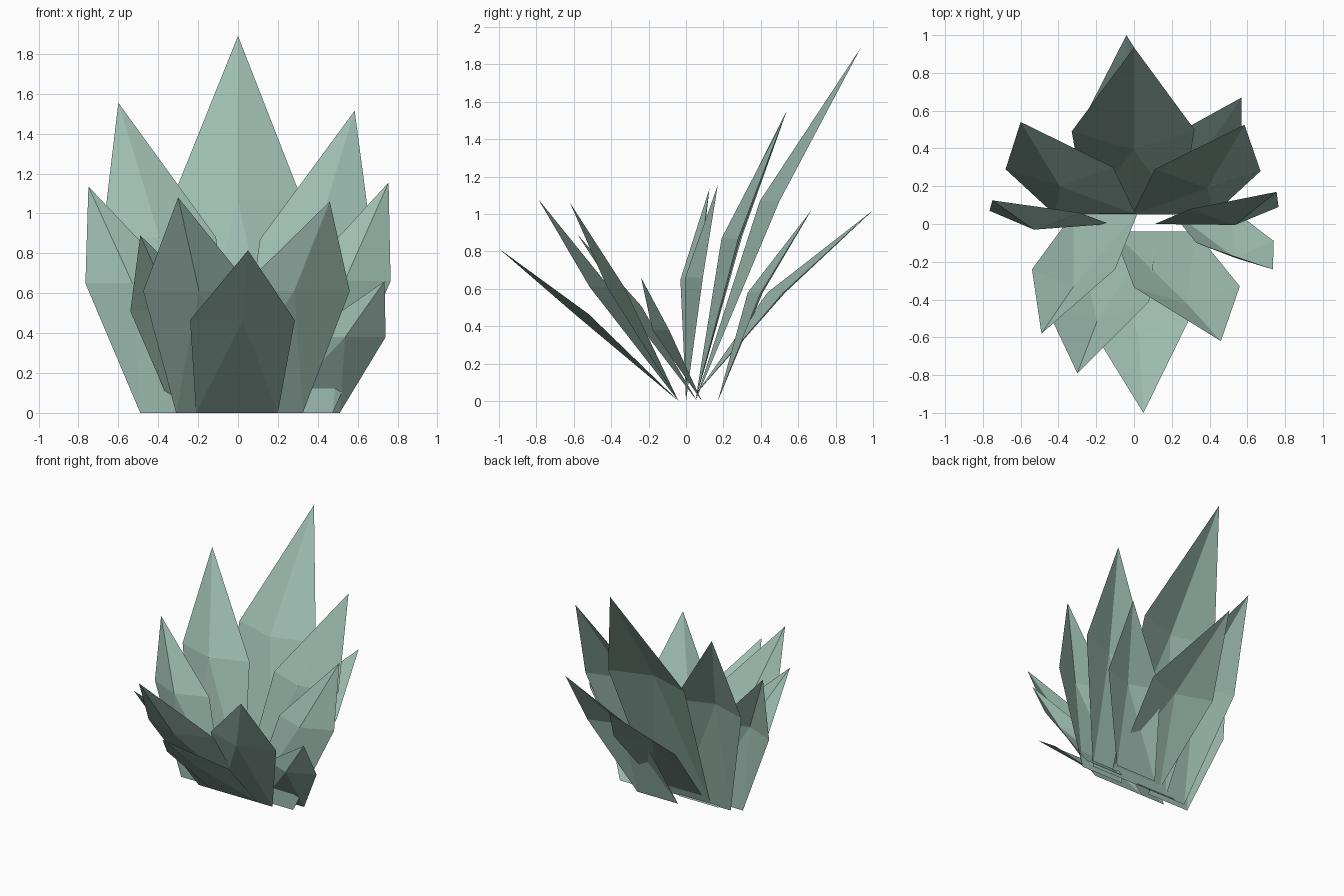
import bpy
import bmesh
from mathutils import Vector

cube = bpy.data.objects.get("Cube")
if cube:
    bpy.data.objects.remove(cube, do_unlink=True)

# One muted green for the whole plant
leaf_green = bpy.data.materials.new("sage_green")
leaf_green.use_nodes = True
colour = (0.34, 0.51, 0.44, 1.0)
leaf_green.diffuse_color = colour
leaf_green.node_tree.nodes["Principled BSDF"].inputs["Base Color"].default_value = colour


def make_leaf(name, tip, left, right, mid_z, base_x, base_y, base_z=0, fold=0.09):
    """Pointed leaf: a base edge, two shoulders, a tip and a folded midpoint."""
    shoulder_l = Vector((*left, mid_z))
    shoulder_r = Vector((*right, mid_z))
    base_l = Vector((base_x[0], base_y, base_z))
    base_r = Vector((base_x[1], base_y, base_z))

    # The midpoint is pushed forward, square to the line between the shoulders
    across = shoulder_r - shoulder_l
    forward = Vector((across.y, -across.x, 0)).normalized()
    ridge = (shoulder_l + shoulder_r) / 2 + forward * fold

    bm = bmesh.new()
    bl, br, sl, sr, c, t = [bm.verts.new(p) for p in
                            (base_l, base_r, shoulder_l, shoulder_r, ridge, tip)]
    for corners in ((bl, br, c), (bl, c, sl), (br, sr, c), (sl, c, t), (c, sr, t)):
        bm.faces.new(corners)

    # Turn the inner, upper side of the sheet to the front
    bm.normal_update()
    facing = sum((f.normal * f.calc_area() for f in bm.faces), Vector())
    if facing.z < 0:
        bmesh.ops.reverse_faces(bm, faces=bm.faces[:])

    mesh = bpy.data.meshes.new(name)
    bm.to_mesh(mesh)
    bm.free()
    mesh.materials.append(leaf_green)
    leaf = bpy.data.objects.new(name, mesh)
    bpy.context.collection.objects.link(leaf)
    return leaf


# Tall leaves at the back
make_leaf("back_centre_leaf", (0, 0.935, 1.89), (-0.33, 0.49), (0.32, 0.5),
          1.07, (-0.25, 0.25), 0.05, fold=0.1)
make_leaf("back_right_leaf", (-0.6, 0.54, 1.555), (-0.68, 0.29), (-0.11, 0.3),
          0.88, (-0.42, 0.01), 0.05, fold=0.095)
make_leaf("back_left_leaf", (0.585, 0.525, 1.515), (0.11, 0.29), (0.67, 0.28),
          0.87, (-0.01, 0.42), 0.05, fold=0.095)

# Low outer leaves at the back
make_leaf("back_low_centre_leaf", (-0.04, 1, 1.02), (-0.28, 0.53), (0.26, 0.52),
          0.58, (-0.19, 0.22), 0.055, base_z=0.04)
make_leaf("back_low_left_leaf", (0.57, 0.67, 1.02), (0.1, 0.41), (0.57, 0.4),
          0.58, (-0.05, 0.3), 0.17, fold=0.075)

# Upright leaves at the two sides
make_leaf("side_right_leaf", (-0.75, 0.125, 1.135), (-0.765, 0.07), (-0.29, 0.06),
          0.65, (-0.49, -0.13), 0, fold=0.095)
make_leaf("side_left_leaf", (0.755, 0.17, 1.155), (0.3, 0.08), (0.765, 0.09),
          0.66, (0.11, 0.475), 0)
make_leaf("side_left_low_leaf", (0.735, -0.24, 0.66), (0.33, -0.1), (0.74, -0.09),
          0.38, (0.18, 0.51), 0.085, fold=0.085)

# Spreading leaves at the front
make_leaf("front_centre_leaf", (0.05, -1, 0.815), (-0.24, -0.53), (0.285, -0.52),
          0.465, (-0.21, 0.2), -0.04, fold=0.07)
make_leaf("front_left_leaf", (0.46, -0.62, 1.06), (0, -0.335), (0.56, -0.33),
          0.61, (-0.11, 0.325), -0.04)
make_leaf("front_right_leaf", (-0.3, -0.79, 1.08), (-0.475, -0.42), (0.08, -0.41),
          0.61, (-0.31, 0.12), -0.04, fold=0.1)
make_leaf("front_low_right_leaf", (-0.49, -0.58, 0.89), (-0.54, -0.24), (-0.1, -0.24),
          0.51, (-0.32, 0.02), 0.06)
